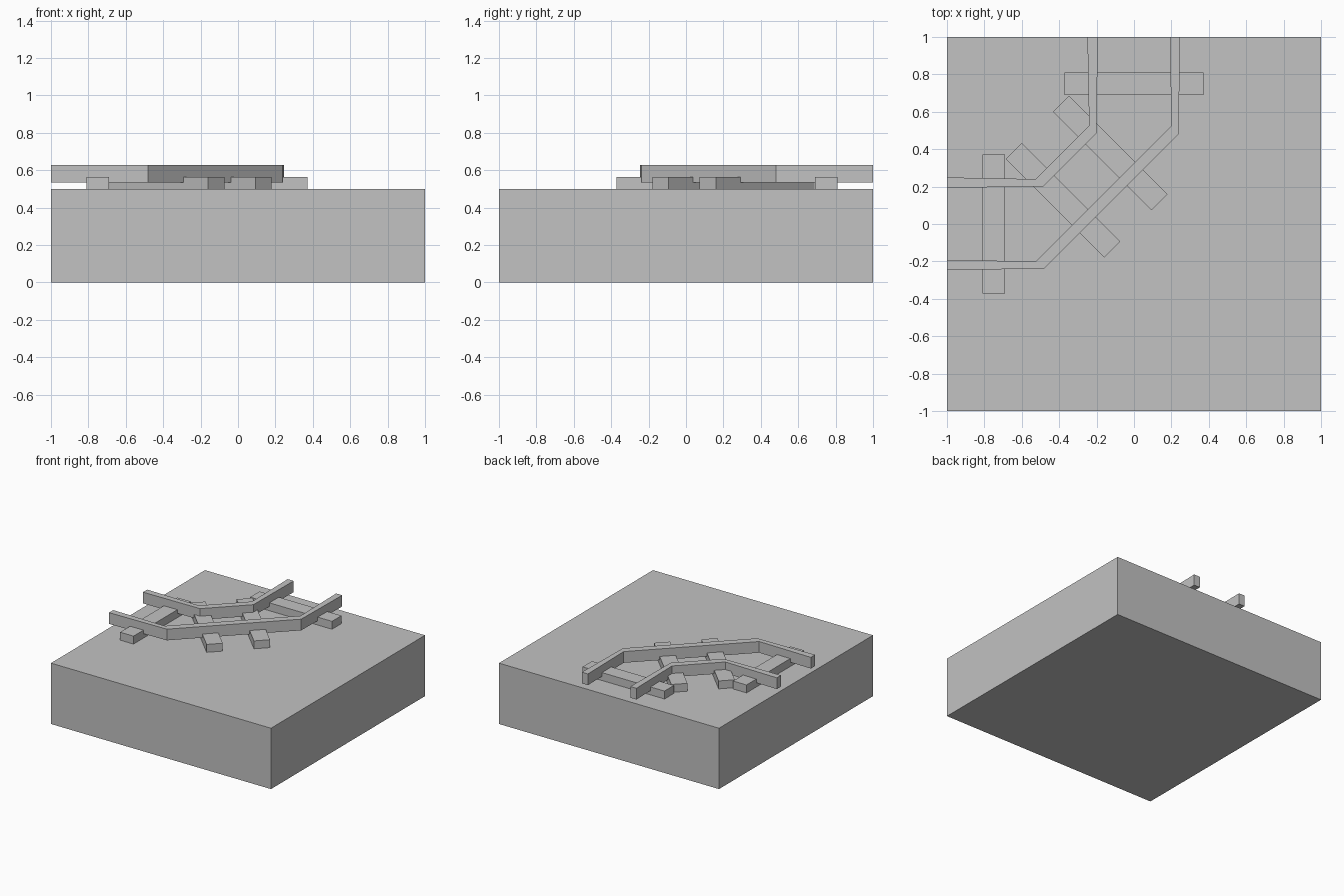
import bpy
import bmesh
from math import radians
from mathutils import Matrix

cube = bpy.data.objects.get("Cube")
if cube:
    bpy.data.objects.remove(cube, do_unlink=True)

# One plain grey for everything
grey = bpy.data.materials.new("light_grey")
grey.use_nodes = True
COLOUR = (0.54, 0.54, 0.54, 1)
grey.diffuse_color = COLOUR
grey.node_tree.nodes["Principled BSDF"].inputs["Base Color"].default_value = COLOUR


def add_object(name, bm):
    bmesh.ops.recalc_face_normals(bm, faces=bm.faces)
    mesh = bpy.data.meshes.new(name)
    bm.to_mesh(mesh)
    bm.free()
    mesh.materials.append(grey)
    obj = bpy.data.objects.new(name, mesh)
    bpy.context.collection.objects.link(obj)
    return obj


def box(name, centre, size, turn=0):
    """Box turned about z, in degrees."""
    bm = bmesh.new()
    place = (Matrix.Translation(centre) @ Matrix.Rotation(radians(turn), 4, 'Z')
             @ Matrix.Diagonal((*size, 1)))
    bmesh.ops.create_cube(bm, size=1, matrix=place)
    return add_object(name, bm)


def rail(name, right_side, left_side):
    """Half of each side is given; the rest mirrors across the line y = -x."""
    bottom, top = 0.535, 0.627
    sides = [half + [(-y, -x) for x, y in reversed(half)]
             for half in (right_side, left_side)]
    bm = bmesh.new()
    rings = [[bm.verts.new((x, y, z)) for (x, y), z in
              ((a, bottom), (b, bottom), (b, top), (a, top))]
             for a, b in zip(*sides)]
    for r, s in zip(rings, rings[1:]):
        for i in range(4):
            j = (i + 1) % 4
            bm.faces.new((r[i], r[j], s[j], s[i]))
    bm.faces.new(rings[0])
    bm.faces.new(rings[-1])
    return add_object(name, bm)


# Ground block
box("ground_block", (0, 0, 0.25), (2, 2, 0.5))

# Sleepers: one at each end, two across the diagonal
SLEEPER = (0.745, 0.122, 0.065)
for name, x, y, turn in (("back_sleeper", 0, 0.75, 0),
                         ("back_diagonal_sleeper", -0.127, 0.38, -45),
                         ("side_diagonal_sleeper", -0.38, 0.127, -45),
                         ("side_sleeper", -0.75, 0, 90)):
    box(name, (x, y, 0.5325), SLEEPER, turn)

# Rails with a mitred bend at each end of the diagonal
rail("outer_rail", [(0.247, 1), (0.238, 0.48)], [(0.192, 1), (0.2, 0.525)])
rail("inner_rail", [(-0.194, 1), (-0.2, 0.485)], [(-0.249, 1), (-0.24, 0.525)])
